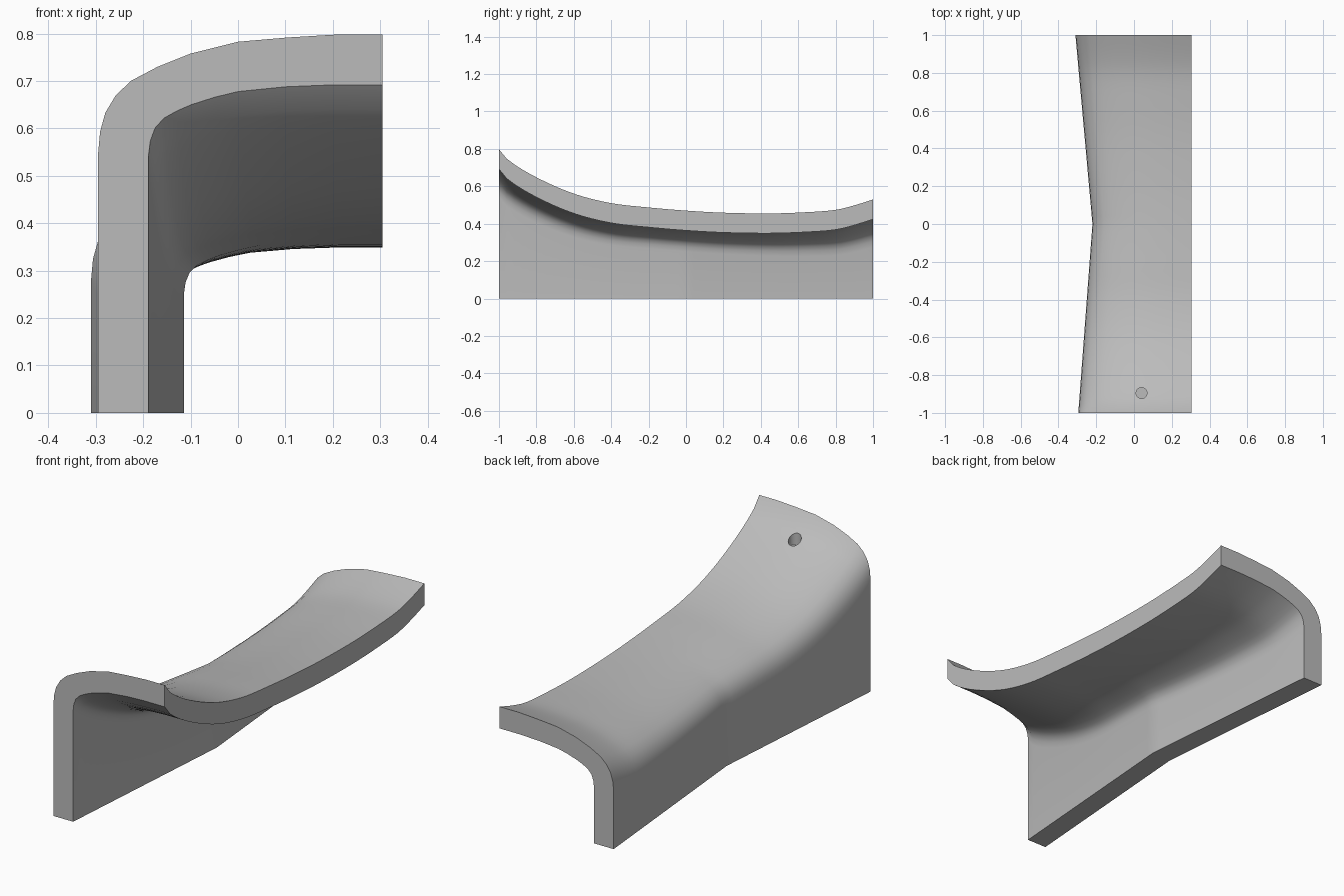
import bpy, bmesh

cube = bpy.data.objects.get("Cube")
if cube:
    bpy.data.objects.remove(cube, do_unlink=True)

EDGE_X = 0.305      # straight cut side
THICK = 0.106
STEPS = 48

# Rim height along the length (y, z)
RIM = [(-1, .798), (-.95, .74), (-.8, .648), (-.6, .561), (-.4, .51), (-.2, .487),
       (0, .47), (.2, .459), (.45, .455), (.65, .462), (.8, .474), (.9, .498), (1, .53)]
# Shoulder curves: distance from the wall, drop below the rim
OUTER = [(0, .25), (.004, .205), (.015, .165), (.037, .128), (.07, .097), (.125, .068),
         (.195, .04), (.295, .015), (.4, .006), (.5, 0), (.6, 0)]
INNER = [(0, .15), (.004, .118), (.014, .091), (.033, .07), (.06, .055), (.09, .042),
         (.14, .026), (.19, .014), (.29, .004), (.39, 0), (.495, 0)]


def rim_height(y):
    """Smooth cubic through the rim points."""
    def slope(i):
        a, b = RIM[max(i - 1, 0)], RIM[min(i + 1, len(RIM) - 1)]
        return (b[1] - a[1]) / (b[0] - a[0])
    i = 0
    while i < len(RIM) - 2 and y > RIM[i + 1][0]:
        i += 1
    (y0, z0), (y1, z1) = RIM[i], RIM[i + 1]
    h = y1 - y0
    t = (y - y0) / h
    return ((1 + 2 * t) * (1 - t) ** 2 * z0 + t * (1 - t) ** 2 * h * slope(i)
            + t * t * (3 - 2 * t) * z1 - t * t * (1 - t) * h * slope(i + 1))


def shoulder(curve, wall, top, y):
    """Wall foot followed by the shoulder curve out to the cut side."""
    scale = (EDGE_X - wall) / curve[-1][0]
    drop = .75 + .25 * y * y
    return [(wall, y, 0)] + [(wall + d * scale, y, top - f * drop) for d, f in curve]


def section(y):
    wall = -.22 - abs(y) * (.075 if y < 0 else .09)
    top = rim_height(y)
    return (shoulder(OUTER, wall, top, y)
            + shoulder(INNER, wall + THICK, top - THICK, y)[::-1])


# Grey finish
grey = bpy.data.materials.new("light grey")
grey.use_nodes = True
colour = (.5, .5, .5, 1)
grey.diffuse_color = colour
grey.node_tree.nodes["Principled BSDF"].inputs["Base Color"].default_value = colour

# Curved shell, lofted from front to back
bm = bmesh.new()
rings = [[bm.verts.new(p) for p in section(-1 + 2 * k / STEPS)] for k in range(STEPS + 1)]
n = len(rings[0])
for a, b in zip(rings, rings[1:]):
    for i in range(n):
        j = (i + 1) % n
        bm.faces.new((a[i], a[j], b[j], b[i]))
for ring in (rings[0], rings[-1]):
    for i in range(n // 2 - 1):
        bm.faces.new((ring[i], ring[i + 1], ring[n - 2 - i], ring[n - 1 - i]))
bmesh.ops.recalc_face_normals(bm, faces=bm.faces)
mesh = bpy.data.meshes.new("curved_shell")
bm.to_mesh(mesh)
bm.free()
mesh.materials.append(grey)
shell = bpy.data.objects.new("curved_shell", mesh)
bpy.context.collection.objects.link(shell)

# Blind hole near the front edge
bpy.ops.mesh.primitive_cylinder_add(vertices=32, radius=.029, depth=.3,
                                    location=(.04, -.895, rim_height(-.895) + .1))
cutter = bpy.context.object
cutter.name = "hole_cutter"
cutter.data.materials.append(grey)
cut = shell.modifiers.new("blind_hole", "BOOLEAN")
cut.operation = "DIFFERENCE"
cut.solver = "EXACT"
cut.object = cutter
bpy.ops.object.select_all(action="DESELECT")
shell.select_set(True)
bpy.context.view_layer.objects.active = shell
bpy.ops.object.modifier_apply(modifier=cut.name)
bpy.data.objects.remove(cutter, do_unlink=True)
bpy.ops.object.shade_smooth_by_angle(angle=.6)
